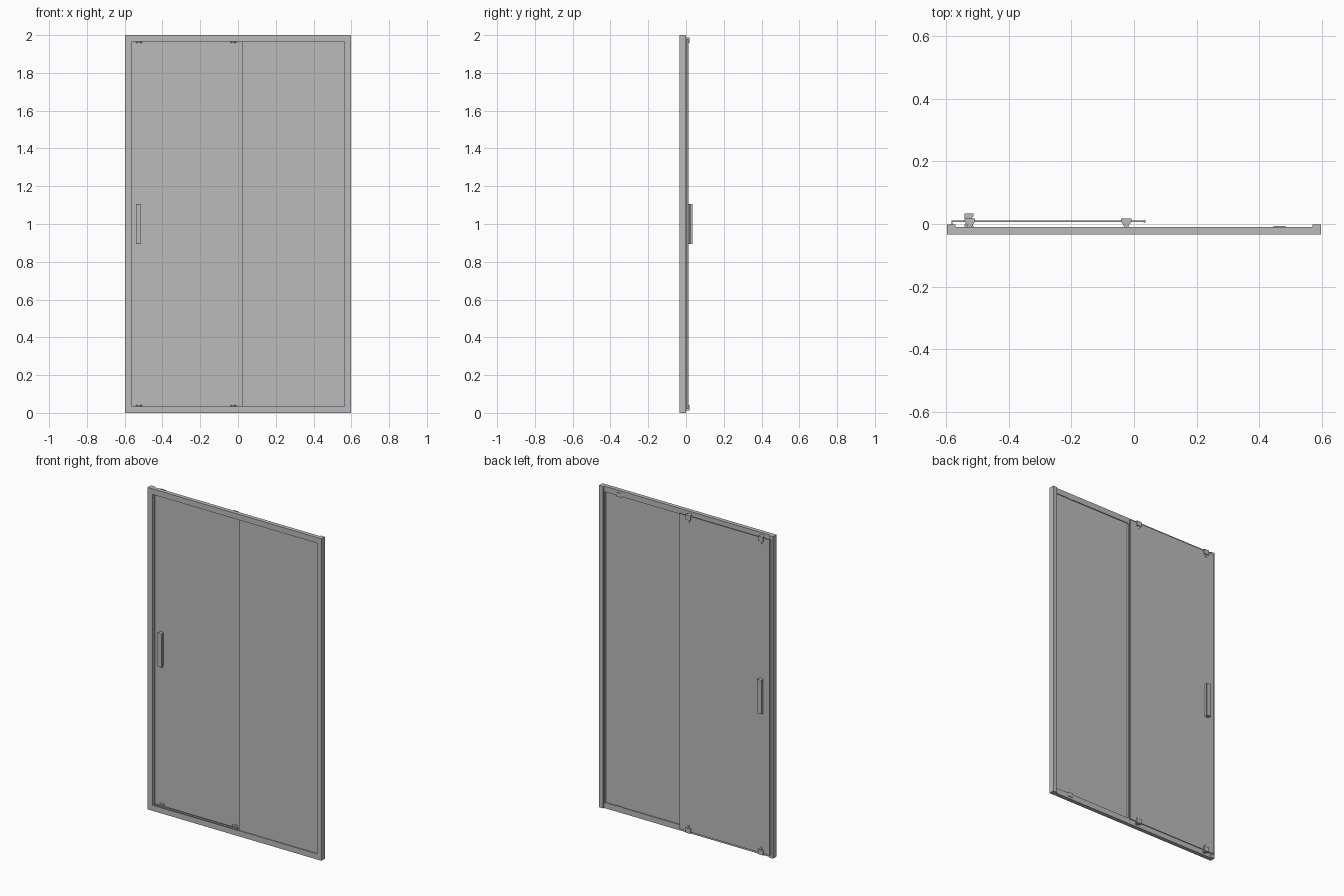
import bpy

cube = bpy.data.objects.get("Cube")
if cube:
    bpy.data.objects.remove(cube, do_unlink=True)

grey = bpy.data.materials.new("plain grey")
grey.use_nodes = True
colour = (0.5, 0.5, 0.5, 1)
grey.diffuse_color = colour
grey.node_tree.nodes["Principled BSDF"].inputs["Base Color"].default_value = colour


def prism(name, outline, z0, z1):
    """Extrude a plan outline (x, y) from z0 up to z1."""
    n = len(outline)
    verts = [(x, y, z) for z in (z0, z1) for x, y in outline]
    faces = [tuple(reversed(range(n))), tuple(range(n, 2 * n))]
    faces += [(i, (i + 1) % n, n + (i + 1) % n, n + i) for i in range(n)]
    mesh = bpy.data.meshes.new(name)
    mesh.from_pydata(verts, [], faces)
    mesh.materials.append(grey)
    obj = bpy.data.objects.new(name, mesh)
    bpy.context.collection.objects.link(obj)
    return obj


def box(name, x0, x1, y0, y1, z0, z1):
    return prism(name, [(x0, y0), (x1, y0), (x1, y1), (x0, y1)], z0, z1)


W, H = 0.597, 2.0
FRONT, BACK = -0.034, -0.009
INNER = 0.565
RAIL = 0.035

# Side posts, with a raised lip along the outer back edge
for side, label in ((-1, "right"), (1, "left")):
    plan = [(W, FRONT), (W, -0.001), (0.57, -0.001), (0.57, BACK),
            (INNER, BACK), (INNER, FRONT)]
    plan = [(side * x, y) for x, y in plan]
    if side > 0:
        plan.reverse()
        plan = plan[::-1]
    else:
        plan.reverse()
    prism(label + "_post", plan, 0, H)

# Horizontal rails, rollers and stops are mirrored top to bottom
for label, flip in (("bottom", False), ("top", True)):
    def span(a, b):
        return (H - b, H - a) if flip else (a, b)

    box(label + "_rail", -INNER, INNER, FRONT, BACK, *span(0, 0.026))
    box(label + "_rail_front_lip", -INNER, INNER, FRONT, -0.028, *span(0.026, RAIL))
    box(label + "_rail_back_lip", -INNER, INNER, -0.014, BACK, *span(0.026, RAIL))
    box(label + "_stop", 0.445, 0.483, BACK, -0.006, *span(0.014, 0.040))

    for i, x in enumerate((-0.524, -0.025)):
        body = [(-0.007, BACK), (0.007, BACK), (0.009, -0.003), (0.013, 0.002),
                (0.017, 0.011), (0.017, 0.018), (-0.017, 0.018),
                (-0.017, 0.011), (-0.013, 0.002), (-0.009, -0.003)]
        name = "%s_roller_%d" % (label, i + 1)
        prism(name, [(x + a, b) for a, b in body], *span(0.012, 0.042))
        box(name + "_clip", x - 0.006, x + 0.006, 0.011, 0.014, *span(0.042, 0.058))

# Fixed pane on the left half, held in the frame
box("fixed_pane", 0.025, INNER, -0.025, -0.021, 0.026, H - 0.026)
box("fixed_pane_edge_seal", 0.025, 0.033, -0.021, BACK, RAIL, H - RAIL)

# Sliding pane running behind the frame, with edge seals
box("sliding_pane", -0.583, 0.03, 0.007, 0.011, 0.02, H - 0.02)
prism("sliding_pane_inner_seal",
      [(0.03, 0.007), (0.033, 0.003), (0.036, 0.005), (0.037, 0.012), (0.03, 0.012)],
      0.02, H - 0.02)
box("sliding_pane_outer_seal", -0.583, -0.579, -0.001, 0.007, 0.02, H - 0.02)

# Handles on both faces of the sliding pane: flared grip on a narrow neck
grip = [(-0.011, 0), (0.009, 0), (0.009, 0.007), (0.014, 0.013),
        (0.014, 0.023), (-0.014, 0.023), (-0.014, 0.008), (-0.011, 0.008)]
prism("back_handle", [(-0.527 + x, 0.011 + y) for x, y in grip], 0.895, 1.105)
prism("front_handle", [(-0.527 + x, 0.007 - y) for x, y in reversed(grip)], 0.895, 1.105)
